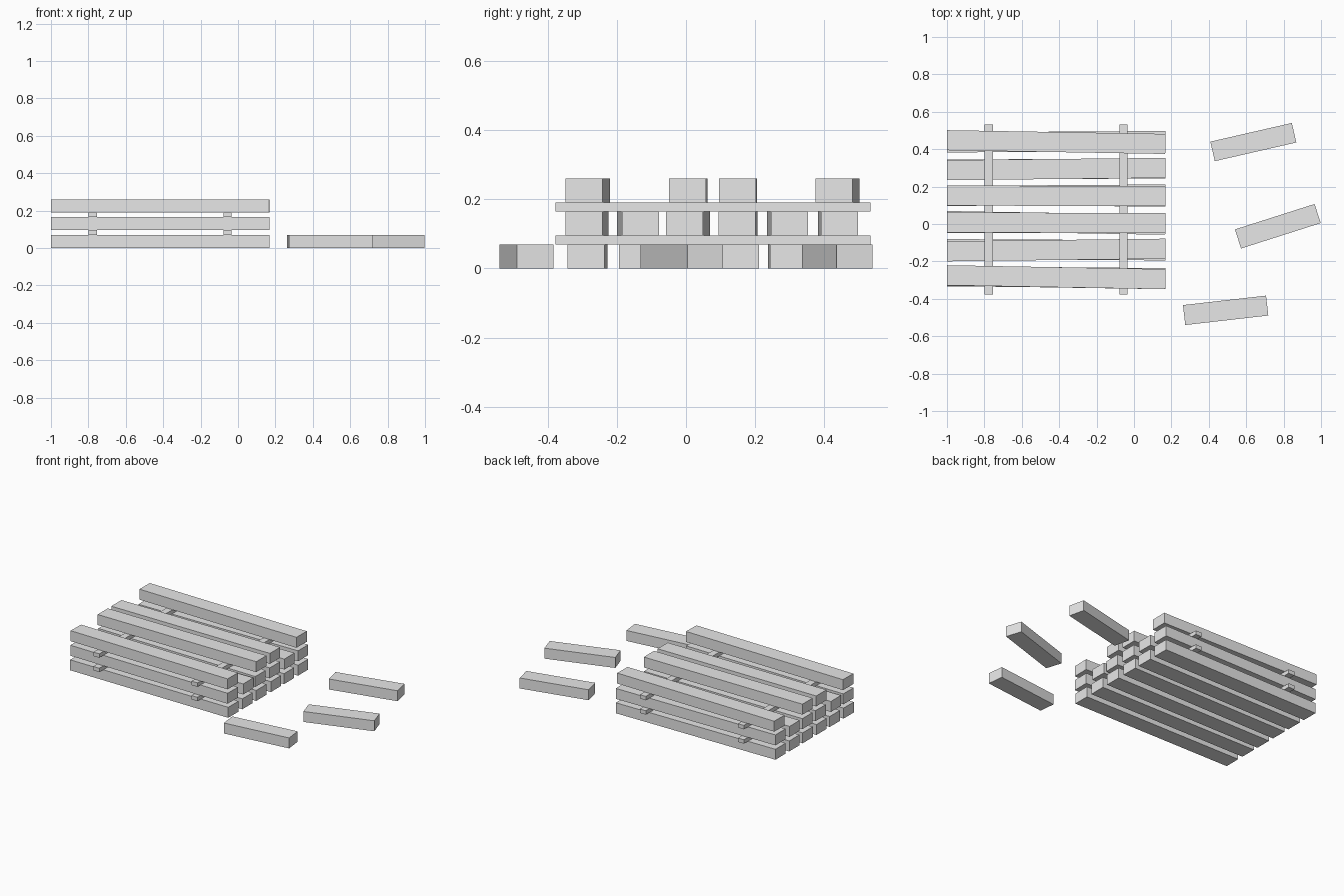
import bpy
import math

if "Cube" in bpy.data.objects:
    bpy.data.objects.remove(bpy.data.objects["Cube"])

grey = bpy.data.materials.new("plain grey")
grey.diffuse_color = (0.8, 0.8, 0.8, 1)
grey.use_nodes = True
grey.node_tree.nodes["Principled BSDF"].inputs["Base Color"].default_value = grey.diffuse_color


def box(name, center, size, angle=0.0):
    """Flat-faced box turned about the vertical axis."""
    bpy.ops.mesh.primitive_cube_add(size=1, location=center, rotation=(0, 0, angle))
    ob = bpy.context.object
    ob.name = name
    ob.scale = size
    bpy.ops.object.transform_apply(location=False, rotation=False, scale=True)
    ob.data.materials.append(grey)
    return ob


LENGTH, WIDTH, HEIGHT = 1.168, 0.107, 0.0695
SPACER = 0.026
MID_X = -0.416

# Each beam: (y of the right end, sideways drift from left end to right end)
layers = [
    [(-0.289, -0.009), (-0.141, -0.007), (0.005, 0.0),
     (0.158, 0.008), (0.297, 0.006), (0.444, 0.008)],
    [(-0.295, -0.018), (-0.132, 0.014), (-0.004, -0.02),
     (0.147, -0.006), (0.300, 0.012), (0.444, 0.008)],
    [(-0.295, -0.021), (0.005, -0.003), (0.149, -0.003), (0.428, -0.02)],
]

# Stacked beams, slightly skewed
for i, layer in enumerate(layers):
    z = i * (HEIGHT + SPACER) + HEIGHT / 2
    for j, (y, drift) in enumerate(layer):
        box(f"beam_{i + 1}_{j + 1}", (MID_X, y - drift / 2, z),
            (LENGTH, WIDTH, HEIGHT), math.atan2(drift, LENGTH))

# Spacer sticks between the layers
for i in range(2):
    z = HEIGHT + i * (HEIGHT + SPACER) + SPACER / 2
    for side, x in (("left", -0.777), ("right", -0.056)):
        box(f"spacer_{side}_{i + 1}", (x, 0.078, z), (0.044, 0.91, SPACER))

# Loose offcuts lying beside the stack
for i, (x, y, deg) in enumerate([(0.638, 0.438, 12.9), (0.769, -0.012, 17.7),
                                 (0.49, -0.4615, 6.5)]):
    box(f"offcut_{i + 1}", (x, y, HEIGHT / 2), (0.447, WIDTH, HEIGHT), math.radians(deg))
